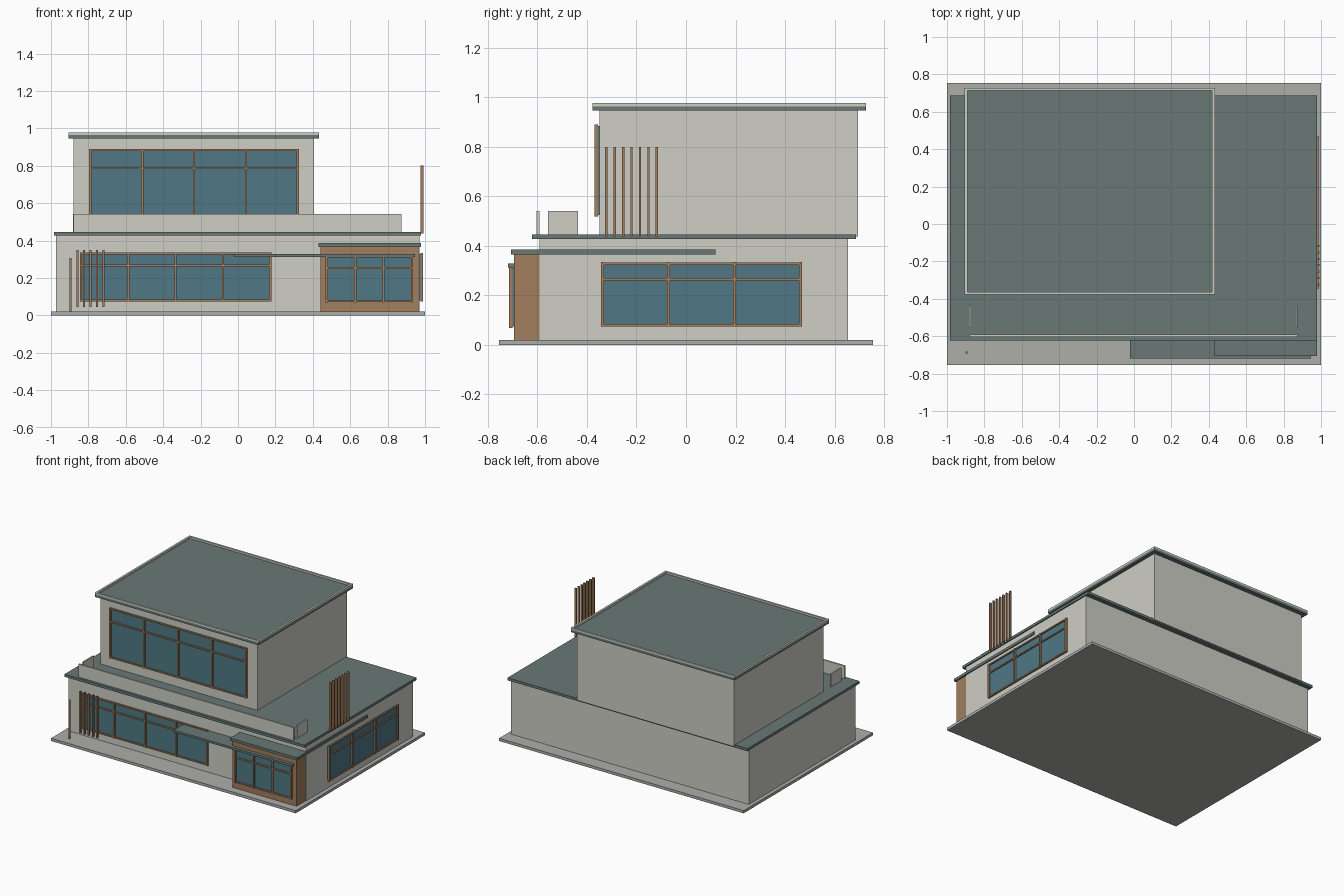
import bpy, bmesh
from mathutils import Vector

if "Cube" in bpy.data.objects:
    bpy.data.objects.remove(bpy.data.objects["Cube"])


def material(name, rgb):
    m = bpy.data.materials.new(name)
    m.diffuse_color = (*rgb, 1)
    m.use_nodes = True
    m.node_tree.nodes["Principled BSDF"].inputs["Base Color"].default_value = m.diffuse_color
    return m


WALL = material("plaster", (0.62, 0.62, 0.56))
ROOF = material("roofing", (0.14, 0.19, 0.18))
GLASS = material("glass", (0.08, 0.19, 0.24))
WOOD = material("timber", (0.36, 0.21, 0.11))
STONE = material("concrete", (0.42, 0.42, 0.40))


def boxes(name, mat, spans):
    """One object made of boxes, each (x0, x1, y0, y1, z0, z1)."""
    bm = bmesh.new()
    for x0, x1, y0, y1, z0, z1 in spans:
        verts = bmesh.ops.create_cube(bm, size=1)["verts"]
        bmesh.ops.scale(bm, vec=(x1 - x0, y1 - y0, z1 - z0), verts=verts)
        bmesh.ops.translate(bm, vec=Vector((x0 + x1, y0 + y1, z0 + z1)) / 2, verts=verts)
    me = bpy.data.meshes.new(name)
    bm.to_mesh(me)
    bm.free()
    me.materials.append(mat)
    ob = bpy.data.objects.new(name, me)
    bpy.context.collection.objects.link(ob)
    return ob


def window(name, a0, a1, z0, z1, transom, panes, wall, side=False):
    """Glass with mullions and rails on the front wall (y = wall) or right wall (x = wall)."""
    def place(u0, u1, d0, d1, w0, w1):
        if side:
            return (wall + d0, wall + d1, u0, u1, w0, w1)
        return (u0, u1, wall - d1, wall - d0, w0, w1)

    t = 0.006
    boxes(name + "_glass", GLASS, [place(a0, a1, -0.002, 0.008, z0, z1)])
    bars = []
    for i in range(panes + 1):
        u = a0 + (a1 - a0) * i / panes
        bars.append(place(u - t, u + t, 0.006, 0.019, z0 - t, z1 + t))
    for z in (z0, transom, z1):
        bars.append(place(a0, a1, 0.006, 0.017, z - t * 0.8, z + t * 0.8))
    boxes(name + "_frame", WOOD, bars)


# Main masses
boxes("base_slab", STONE, [(-1, 1, -0.755, 0.755, 0, 0.02)])
boxes("ground_floor", WALL, [(-0.972, 0.97, -0.592, 0.655, 0.02, 0.43)])
boxes("upper_floor", WALL, [(-0.88, 0.405, -0.35, 0.695, 0.437, 0.946)])

# Roof slabs
boxes("lower_roof", ROOF, [(-0.983, 0.978, -0.622, 0.687, 0.428, 0.447)])
boxes("upper_roof", ROOF, [(-0.905, 0.432, -0.378, 0.727, 0.946, 0.964)])

# Pale rim around the upper roof
x0, x1, y0, y1, r = -0.905, 0.432, -0.378, 0.727, 0.014
boxes("roof_rim", WALL, [
    (x0, x1, y0, y0 + r, 0.964, 0.978), (x0, x1, y1 - r, y1, 0.964, 0.978),
    (x0, x0 + r, y0 + r, y1 - r, 0.964, 0.978), (x1 - r, x1, y0 + r, y1 - r, 0.964, 0.978)])

# Terrace parapet: long front panel and two short returns
boxes("terrace_parapet", WALL, [
    (-0.88, 0.875, -0.604, -0.592, 0.447, 0.542),
    (-0.881, -0.871, -0.557, -0.437, 0.447, 0.542),
    (0.865, 0.875, -0.557, -0.437, 0.447, 0.542)])

# Timber-clad corner bay with its canopies
boxes("timber_bay", WOOD, [(0.44, 0.966, -0.695, -0.59, 0.02, 0.366)])
boxes("corner_canopy", ROOF, [(0.43, 0.978, -0.707, 0.12, 0.366, 0.386)])
boxes("entry_canopy", ROOF, [(-0.022, 0.945, -0.72, -0.59, 0.313, 0.329)])

# Windows
window("upper_window", -0.79, 0.32, 0.525, 0.884, 0.787, 4, -0.35)
window("front_window", -0.84, 0.173, 0.08, 0.331, 0.267, 4, -0.592)
window("bay_window", 0.475, 0.93, 0.075, 0.315, 0.254, 3, -0.695)
window("side_window", -0.338, 0.463, 0.08, 0.328, 0.265, 3, 0.97, side=True)

# Timber fins
boxes("front_fins", WOOD, [
    (x - 0.005, x + 0.005, -0.622, -0.607, 0.045, 0.35)
    for x in (-0.858 + 0.0345 * i for i in range(5))])
boxes("terrace_fins", WOOD, [
    (0.975, 0.991, y - 0.005, y + 0.005, 0.437, 0.8)
    for y in (-0.323 + 0.0343 * i for i in range(7))])

# Slim post at the front left
boxes("slim_post", WOOD, [(-0.9, -0.89, -0.692, -0.682, 0.02, 0.307)])
